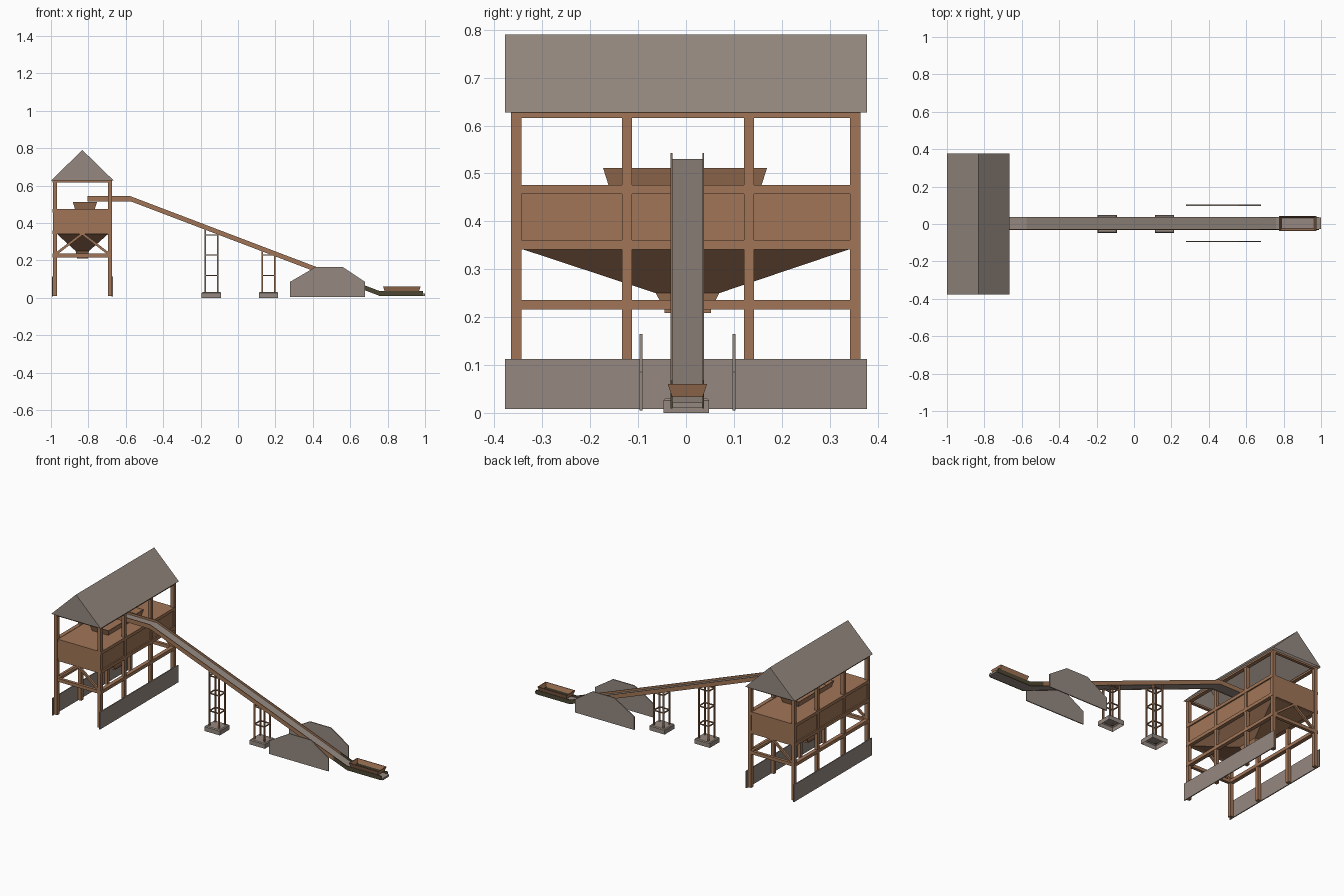
import bpy, bmesh, math
from mathutils import Vector

if "Cube" in bpy.data.objects:
    bpy.data.objects.remove(bpy.data.objects["Cube"])


def mat(name, col):
    m = bpy.data.materials.new(name)
    m.diffuse_color = (*col, 1)
    m.use_nodes = True
    m.node_tree.nodes["Principled BSDF"].inputs["Base Color"].default_value = m.diffuse_color
    return m


BROWN = mat("brown steel", (0.355, 0.179, 0.095))
GREY = mat("warm grey", (0.30, 0.25, 0.215))
OLIVE = mat("dark olive", (0.075, 0.062, 0.032))


def mesh(name, verts, faces, m):
    me = bpy.data.meshes.new(name)
    me.from_pydata(verts, [], faces)
    bm = bmesh.new()
    bm.from_mesh(me)
    bmesh.ops.recalc_face_normals(bm, faces=bm.faces)
    bm.to_mesh(me)
    bm.free()
    me.materials.append(m)
    ob = bpy.data.objects.new(name, me)
    bpy.context.collection.objects.link(ob)
    return ob


def loft(name, rings, m, caps=(True, True)):
    """Join rings of equal point count; optionally cap the first and last."""
    n = len(rings[0])
    verts = [p for r in rings for p in r]
    faces = [(k * n + i, k * n + (i + 1) % n, (k + 1) * n + (i + 1) % n, (k + 1) * n + i)
             for k in range(len(rings) - 1) for i in range(n)]
    if caps[0]:
        faces.append(tuple(range(n)))
    if caps[1]:
        faces.append(tuple(range(len(verts) - n, len(verts))))
    return mesh(name, verts, faces, m)


def rect(x0, x1, y0, y1, z):
    return [(x0, y0, z), (x1, y0, z), (x1, y1, z), (x0, y1, z)]


def box(name, x0, x1, y0, y1, z0, z1, m, caps=(True, True)):
    return loft(name, [rect(x0, x1, y0, y1, z0), rect(x0, x1, y0, y1, z1)], m, caps)


def prism(name, pts, y0, y1, m):
    """Extrude an xz outline along y."""
    return loft(name, [[(x, y, z) for x, z in pts] for y in (y0, y1)], m)


def bar(name, a, b, w, m):
    """Square bar between two xz points, at a shared y."""
    a, b = Vector(a), Vector(b)
    d = (b - a).normalized()
    s, t = d.cross(Vector((0, 1, 0))) * w / 2, Vector((0, w / 2, 0))
    return loft(name, [[p + s + t, p - s + t, p - s - t, p + s - t] for p in (a, b)], m)


CX = -0.832          # centre line of the bin house
CY = 0.003           # centre line of the conveyor
XS = (-0.979, -0.685)
YS = (-0.3545, -0.123, 0.1315, 0.3535)

# Roof: gable shell, open underneath
mesh("roof", [(x, y, z) for y in (-0.378, 0.378)
              for x, z in ((-1.0, 0.627), (CX, 0.79), (-0.665, 0.627))],
     [(0, 1, 2), (3, 4, 5), (0, 1, 4, 3), (1, 2, 5, 4)], GREY)

# Posts, long beams and low walls on both sides
for x in XS:
    for y in YS:
        box("house_post", x - .0105, x + .0105, y - .0105, y + .0105, .01, .627, BROWN)
    for z0, z1 in ((.616, .627), (.457, .476), (.341, .361), (.216, .236)):
        box("long_beam", x - .012, x + .012, -.364, .364, z0, z1, BROWN)
    s = -1 if x < CX else 1
    wx = x + s * .013
    box("low_wall", wx - .003, wx + .003, -.378, .378, .008, .113, GREY)

# End frames: ties and inverted V braces
for y in (YS[0], YS[3]):
    for z0, z1 in ((.616, .627), (.216, .236)):
        box("end_beam", XS[0], XS[1], y - .009, y + .009, z0, z1, BROWN)
    for x in XS:
        bar("end_brace", (x, y, .23), (CX, y, .343), .013, BROWN)

# Storage bin, lower funnel and outlet gate
box("bin", -.983, -.681, -.36, .36, .341, .474, BROWN)
loft("bin_funnel", [rect(-.97, -.692, -.345, .345, .343),
                    rect(-.868, -.797, -.063, .069, .25),
                    rect(-.858, -.806, -.043, .05, .212)], BROWN)
box("outlet_gate", -.862, -.802, -.045, .052, .209, .216, BROWN)


def tray(name, x0, x1, y0, y1, z0, z1, flare, t):
    """Open flared hopper with wall thickness t."""
    f = flare
    loft(name, [rect(x0 + t, x1 - t, y0 + t, y1 - t, z0 + .002),
                rect(x0 - f + t, x1 + f - t, y0 - f + t, y1 + f - t, z1),
                rect(x0 - f, x1 + f, y0 - f, y1 + f, z1),
                rect(x0, x1, y0, y1, z0),
                rect(x0 + t, x1 - t, y0 + t, y1 - t, z0 + .002)], BROWN, (False, False))


tray("top_hopper", -.872, -.765, -.162, .158, .476, .511, .011, .004)
tray("feed_hopper", .785, .967, -.032 + CY, .032 + CY, .033, .06, .009, .004)

# Conveyor: belt and two side rails along one path, tail section in olive
incline = [(-.805, .543), (-.575, .543), (.67, .0692)]
tail = [(.67, .0692), (.76, .035), (.99, .035)]


def strip(name, path, drop, thick, y0, y1, m):
    top = [(x, z - drop) for x, z in path]
    prism(name, top + [(x, z - thick) for x, z in reversed(top)], y0 + CY, y1 + CY, m)


strip("belt", incline + [(.76, .035), (1.0, .035)], .013, .012, -.031, .031, GREY)
for s in (-1, 1):
    a, b = sorted((s * .031, s * .035))
    strip("conveyor_rail", incline, 0, .027, a, b, BROWN)
    strip("tail_rail", tail, 0, .026, a, b, OLIVE)

# Side guard plates
plate = [(.278, .005), (.278, .085), (.415, .165), (.56, .165), (.68, .085), (.68, .005)]
for y in (-.094, .1005):
    prism("guard_plate", plate, y - .003, y + .003, GREY)

# Trestles: footing, four legs and rungs
for cx, rungs in ((-.1425, (.12, .228, .335)), (.163, (.12, .228))):
    loft("footing", [rect(cx - .052, cx + .052, -.047, .048, 0),
                     rect(cx - .052, cx + .052, -.047, .048, .026),
                     rect(cx - .047, cx + .047, -.042, .043, .031)], GREY, (False, True))
    for sx in (-1, 1):
        x = cx + sx * .033
        top = .543 - .3805 * (x + .575) - .025
        for sy in (-1, 1):
            y = CY + sy * .028
            box("trestle_leg", x - .004, x + .004, y - .004, y + .004, .025, top, BROWN)
        for z in rungs:
            box("cross_rung", x - .003, x + .003, CY - .028, CY + .028, z - .003, z + .003, BROWN)
    for sy in (-1, 1):
        y = CY + sy * .028
        for z in rungs:
            box("long_rung", cx - .033, cx + .033, y - .003, y + .003, z - .003, z + .003, BROWN)
